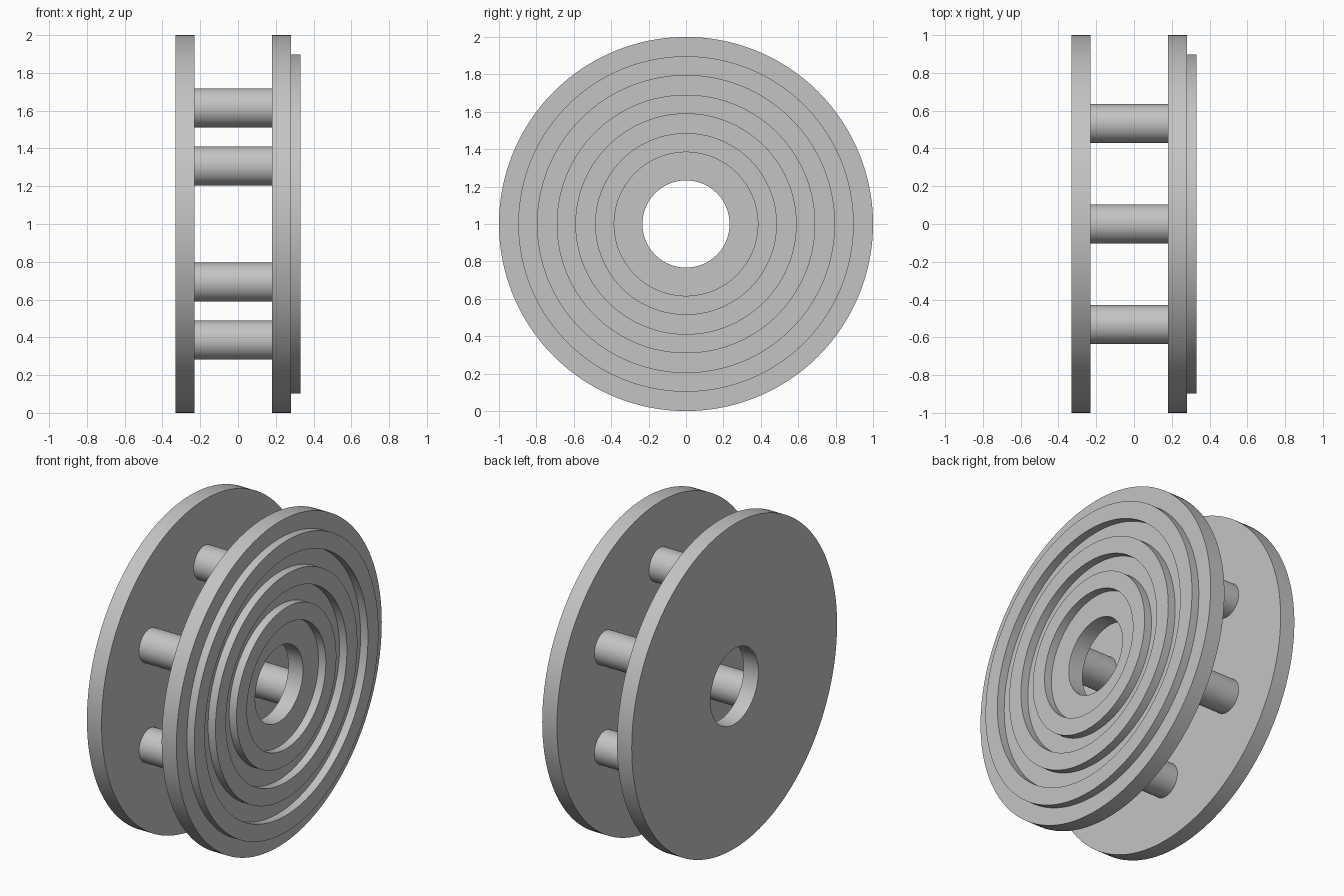
import bpy, bmesh
from math import sin, cos, pi

cube = bpy.data.objects.get("Cube")
if cube:
    bpy.data.objects.remove(cube, do_unlink=True)

grey = bpy.data.materials.new("plain grey")
grey.use_nodes = True
colour = (0.55, 0.55, 0.55, 1)
grey.diffuse_color = colour
grey.node_tree.nodes["Principled BSDF"].inputs["Base Color"].default_value = colour

AXLE_Z = 1.0
HOLE = 0.233


def finish(name, bm):
    bmesh.ops.recalc_face_normals(bm, faces=bm.faces)
    mesh = bpy.data.meshes.new(name)
    bm.to_mesh(mesh)
    bm.free()
    mesh.materials.append(grey)
    ob = bpy.data.objects.new(name, mesh)
    bpy.context.collection.objects.link(ob)
    bpy.ops.object.select_all(action='DESELECT')
    ob.select_set(True)
    bpy.context.view_layer.objects.active = ob
    bpy.ops.object.shade_smooth_by_angle(angle=pi / 6)
    return ob


def lathe(name, profile, steps=128):
    """Revolve a closed (x, radius) profile around the x axis."""
    bm = bmesh.new()
    loops = []
    for i in range(steps):
        a = 2 * pi * i / steps
        loops.append([bm.verts.new((x, r * cos(a), AXLE_Z + r * sin(a)))
                      for x, r in profile])
    n = len(profile)
    for i in range(steps):
        p, q = loops[i], loops[(i + 1) % steps]
        for j in range(n):
            k = (j + 1) % n
            bm.faces.new((p[j], p[k], q[k], q[j]))
    return finish(name, bm)


def rod(name, y, z, x0, x1, radius, steps=48):
    bm = bmesh.new()
    ends = []
    for x in (x0, x1):
        ends.append([bm.verts.new((x, y + radius * cos(2 * pi * i / steps),
                                   z + radius * sin(2 * pi * i / steps)))
                     for i in range(steps)])
        bm.faces.new(ends[-1])
    for i in range(steps):
        k = (i + 1) % steps
        bm.faces.new((ends[0][i], ends[0][k], ends[1][k], ends[1][i]))
    return finish(name, bm)


# Plain disc with a centre hole
lathe("plain_disc", [(-0.33, HOLE), (-0.33, 1), (-0.23, 1), (-0.23, HOLE)])

# Disc with three raised concentric ridges on its outer face
profile = [(0.28, HOLE), (0.18, HOLE), (0.18, 1), (0.28, 1)]
for outer, inner in ((0.897, 0.794), (0.691, 0.589), (0.486, 0.384)):
    profile += [(0.28, outer), (0.33, outer), (0.33, inner), (0.28, inner)]
lathe("ridged_disc", profile)

# Six spacer rods between the discs
for i in range(6):
    a = pi / 2 + i * pi / 3
    rod(f"spacer_rod_{i + 1}", 0.615 * cos(a), AXLE_Z + 0.615 * sin(a),
        -0.23, 0.18, 0.103)
